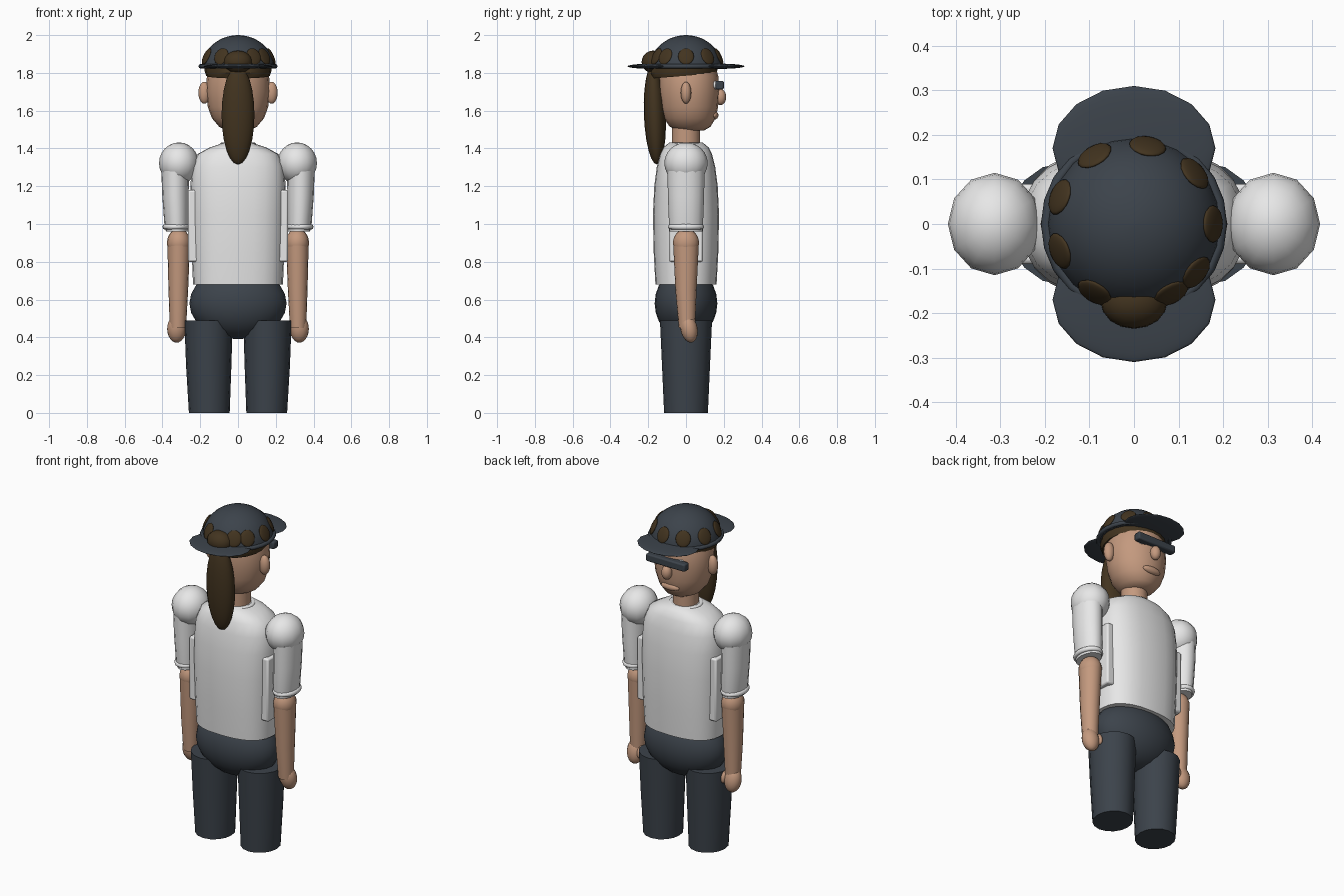
import bpy
import math
from mathutils import Vector

if "Cube" in bpy.data.objects:
    bpy.data.objects.remove(bpy.data.objects["Cube"], do_unlink=True)


def material(name, rgb):
    m = bpy.data.materials.new(name)
    m.use_nodes = True
    m.diffuse_color = (*rgb, 1)
    bsdf = m.node_tree.nodes["Principled BSDF"]
    bsdf.inputs["Base Color"].default_value = (*rgb, 1)
    bsdf.inputs["Roughness"].default_value = 0.8
    return m


SLATE = material("dark slate cloth", (0.045, 0.056, 0.07))
WHITE = material("white shirt", (0.8, 0.8, 0.8))
SKIN = material("skin", (0.55, 0.32, 0.21))
BROWN = material("brown hair", (0.055, 0.034, 0.014))


def finish(name, mat, angle=40):
    obj = bpy.context.object
    obj.name = name
    obj.data.materials.clear()
    obj.data.materials.append(mat)
    bpy.ops.object.shade_smooth_by_angle(angle=math.radians(angle))
    return obj


def ball(name, mat, loc, radii, rot=(0, 0, 0), seg=16, rings=12):
    bpy.ops.mesh.primitive_uv_sphere_add(segments=seg, ring_count=rings, radius=1,
                                         location=loc, rotation=rot)
    bpy.context.object.scale = radii
    return finish(name, mat, 60)


def ring(name, mat, loc, radius, thick, stretch=(1, 1, 1)):
    bpy.ops.mesh.primitive_torus_add(location=loc, major_radius=radius, minor_radius=thick,
                                     major_segments=24, minor_segments=8)
    bpy.context.object.scale = stretch
    return finish(name, mat, 60)


def block(name, mat, loc, size, bevel):
    bpy.ops.mesh.primitive_cube_add(size=1, location=loc)
    obj = bpy.context.object
    obj.scale = size
    bpy.ops.object.transform_apply(location=False, rotation=False, scale=True)
    mod = obj.modifiers.new("soft edges", 'BEVEL')
    mod.width = bevel
    mod.segments = 2
    return finish(name, mat)


def loft(name, mat, sections, seg=16, power=2, rot=(0, 0, 0), loc=(0, 0, 0)):
    """Closed body through sections (z, half width, half depth, centre x, centre y)."""
    verts, faces = [], []
    for z, rx, ry, cx, cy in sections:
        for i in range(seg):
            a = math.tau * i / seg
            c, s = math.cos(a), math.sin(a)
            verts.append((cx + rx * math.copysign(abs(c) ** (2 / power), c),
                          cy + ry * math.copysign(abs(s) ** (2 / power), s), z))
    for k in range(len(sections) - 1):
        for i in range(seg):
            j = (i + 1) % seg
            faces.append((k * seg + i, k * seg + j, (k + 1) * seg + j, (k + 1) * seg + i))
    faces.append(tuple(reversed(range(seg))))
    faces.append(tuple(range(len(verts) - seg, len(verts))))
    mesh = bpy.data.meshes.new(name)
    mesh.from_pydata(verts, [], faces)
    obj = bpy.data.objects.new(name, mesh)
    bpy.context.collection.objects.link(obj)
    bpy.ops.object.select_all(action='DESELECT')
    obj.select_set(True)
    bpy.context.view_layer.objects.active = obj
    obj.rotation_euler = rot
    obj.location = loc
    return finish(name, mat)


# Hips and shirt
ball("hips", SLATE, (0, 0, 0.58), (0.257, 0.166, 0.19), seg=24)
loft("shirt_body", WHITE, [
    (0.68, 0.238, 0.162, 0, 0), (0.85, 0.245, 0.171, 0, 0), (1.05, 0.25, 0.175, 0, 0),
    (1.2, 0.252, 0.168, 0, 0), (1.3, 0.245, 0.155, 0, 0), (1.37, 0.215, 0.138, 0, 0),
    (1.405, 0.15, 0.12, 0, 0), (1.43, 0.075, 0.09, 0, 0)], seg=24, power=2.5)
ring("collar", WHITE, (0, 0, 1.42), 0.085, 0.012)

# Limbs, one pass per side
for side, x in (("right", -1), ("left", 1)):
    loft(side + "_leg", SLATE, [(0, 0.108, 0.116, 0.152 * x, 0),
                                (0.25, 0.12, 0.127, 0.155 * x, 0),
                                (0.49, 0.128, 0.138, 0.156 * x, 0)])
    block(side + "_shirt_panel", WHITE, (0.235 * x, 0, 0.99), (0.06, 0.18, 0.38), 0.01)
    ball(side + "_shoulder", WHITE, (0.313 * x, 0, 1.322), (0.105, 0.115, 0.11), seg=12)
    loft(side + "_sleeve", WHITE, [(0.96, 0.058, 0.086, 0.323 * x, 0),
                                   (1.0, 0.064, 0.09, 0.326 * x, 0),
                                   (1.15, 0.07, 0.096, 0.331 * x, 0),
                                   (1.28, 0.073, 0.098, 0.333 * x, 0)])
    ring(side + "_cuff", WHITE, (0.328 * x, 0, 0.985), 0.06, 0.012, (1, 1.33, 1.2))
    ball(side + "_elbow", SKIN, (0.314 * x, 0, 0.9), (0.062, 0.069, 0.075))
    loft(side + "_forearm", SKIN, [(0.45, 0.043, 0.043, 0.318 * x, 0.005),
                                   (0.65, 0.052, 0.056, 0.316 * x, 0),
                                   (0.9, 0.06, 0.068, 0.314 * x, 0)])
    ball(side + "_hand", SKIN, (0.325 * x, 0.016, 0.445), (0.05, 0.045, 0.074), (0.2, 0, 0))
    ball(side + "_thumb", SKIN, (0.28 * x, 0.035, 0.455), (0.018, 0.022, 0.036), (0.3, 0, 0))
    ball(side + "_ear", SKIN, (0.178 * x, 0, 1.695), (0.032, 0.028, 0.058))
    ball(side + "_eye", WHITE, (0.065 * x, 0.15, 1.735), (0.032, 0.02, 0.025))

# Neck, head and face
loft("neck", SKIN, [(1.38, 0.072, 0.075, 0, 0), (1.56, 0.072, 0.075, 0, 0)])
loft("head", SKIN, [
    (1.495, 0.06, 0.07, 0, 0.025), (1.515, 0.1, 0.108, 0, 0.022), (1.56, 0.138, 0.137, 0, 0.02),
    (1.62, 0.16, 0.152, 0, 0.018), (1.7, 0.17, 0.16, 0, 0.016), (1.78, 0.165, 0.158, 0, 0.014),
    (1.85, 0.14, 0.14, 0, 0.01)], seg=20)
ball("nose", SKIN, (0, 0.183, 1.672), (0.03, 0.03, 0.042))
ball("mouth", SKIN, (0, 0.15, 1.575), (0.06, 0.022, 0.022))
block("dark_glasses", SLATE, (0, 0.178, 1.735), (0.26, 0.045, 0.045), 0.008)

# Hair, bun and ponytail
loft("hair", BROWN, [(-0.03, 0.168, 0.172, 0, -0.012), (0.0, 0.178, 0.182, 0, -0.012),
                     (0.05, 0.17, 0.17, 0, 0)], seg=20, rot=(0.08, 0, 0), loc=(0, 0, 1.815))
ball("hair_bun", BROWN, (0, -0.173, 1.858), (0.075, 0.062, 0.06))
ball("ponytail", BROWN, (0, -0.165, 1.578), (0.087, 0.058, 0.263), (0.04, 0, 0))

# Cap: dome swept by height, band, and a brim at both ends
DOME_R, DOME_H, DOME_Z = 0.195, 0.18, 1.82
sections = []
for i in range(9):
    a = math.radians(3 + i * 10.5)
    r = DOME_R * math.cos(a)
    sections.append((DOME_Z + DOME_H * math.sin(a), r, r, 0, 0))
loft("cap_dome", SLATE, sections, seg=24)
ring("cap_band", SLATE, (0, 0, 1.835), 0.197, 0.012)
for end, y in (("back", 1), ("front", -1)):
    ball(end + "_cap_brim", SLATE, (0, 0.17 * y, 1.835), (0.183, 0.14, 0.014))

# Brown patches around the dome
tilt = math.radians(24.5)
for n, deg in enumerate((0, 40, 80, 120, 160, 200, 240, 298, 322)):
    a = math.radians(deg)
    normal = Vector((math.cos(a) * math.cos(tilt), math.sin(a) * math.cos(tilt), math.sin(tilt)))
    centre = Vector((0.179 * math.cos(a), 0.179 * math.sin(a), 1.888)) - normal * 0.002
    rot = normal.to_track_quat('X', 'Z').to_euler()
    ball("cap_patch_%d" % (n + 1), BROWN, centre, (0.012, 0.042, 0.047), rot, 12, 8)
